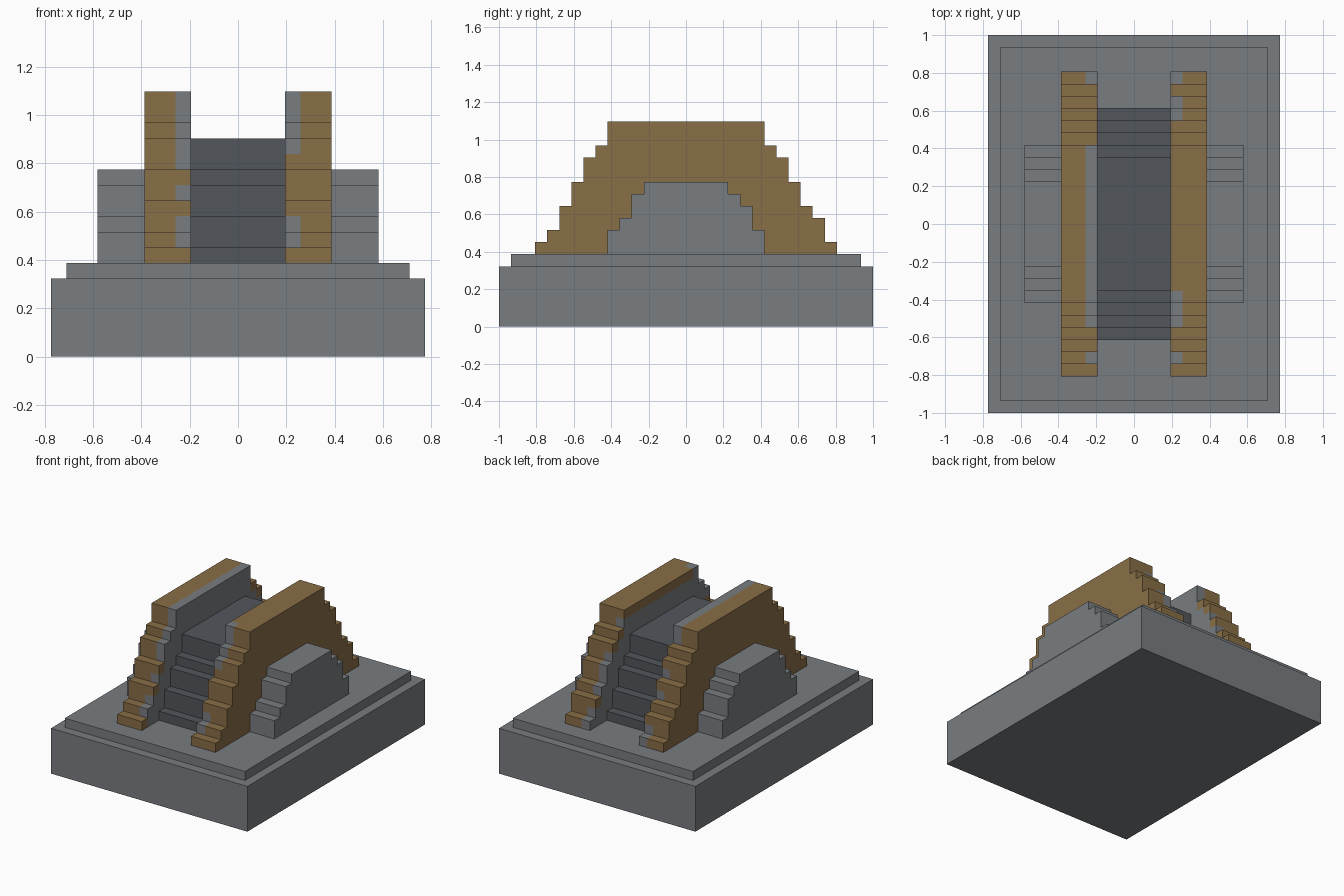
import bpy, bmesh

if "Cube" in bpy.data.objects:
    bpy.data.objects.remove(bpy.data.objects["Cube"])

U = 2 / 31  # block size


def material(name, rgb):
    m = bpy.data.materials.new(name)
    m.diffuse_color = (*rgb, 1)
    m.use_nodes = True
    m.node_tree.nodes["Principled BSDF"].inputs["Base Color"].default_value = m.diffuse_color
    return m


GREY = material("stone_grey", (0.19, 0.205, 0.22))
DARK = material("dark_stone", (0.085, 0.092, 0.105))
BROWN = material("ochre_brown", (0.25, 0.158, 0.062))


def finish(bm, name, mats):
    bmesh.ops.recalc_face_normals(bm, faces=bm.faces)
    bmesh.ops.scale(bm, vec=(U, U, U), verts=bm.verts)
    me = bpy.data.meshes.new(name)
    bm.to_mesh(me)
    bm.free()
    for m in mats:
        me.materials.append(m)
    ob = bpy.data.objects.new(name, me)
    bpy.context.collection.objects.link(ob)
    return ob


def extrude_profile(name, pts, x0, x1, mat):
    """Extrude a (y, z) outline along x."""
    bm = bmesh.new()
    face = bm.faces.new([bm.verts.new((x0, y, z)) for y, z in pts])
    new = bmesh.ops.extrude_face_region(bm, geom=[face])["geom"]
    verts = [v for v in new if isinstance(v, bmesh.types.BMVert)]
    bmesh.ops.translate(bm, vec=(x1 - x0, 0, 0), verts=verts)
    return finish(bm, name, [mat])


def box(name, hx, hy, z0, z1, mat):
    return extrude_profile(name, [(-hy, z0), (hy, z0), (hy, z1), (-hy, z1)], -hx, hx, mat)


def stepped(name, heights, x0, x1, mat):
    """Stepped mound; one height per block column, centred on y = 0."""
    y = -len(heights) / 2
    pts, last = [(y, 6)], 6
    for h in heights:
        if h != last:
            if last != 6:
                pts.append((y, last))
            pts.append((y, h))
        last = h
        y += 1
    pts += [(y, last), (y, 6)]
    return extrude_profile(name, pts, x0, x1, mat)


def wall(name, side, heights, brown):
    """Two-tone wall: brown outside, grey inner layer with brown patches."""
    half = len(heights) // 2
    cells = {}
    for c, h in zip(range(-half, half + 1), heights):
        lo, hi = brown.get(c, (0, 0))
        for z in range(6, h):
            for x in (3, 4, 5):
                cells[x, c, z] = int(x > 3 or lo <= z < hi)
    bm = bmesh.new()
    # Only exposed block faces are made
    for (x, c, z), col in cells.items():
        for axis in range(3):
            for s in (-1, 1):
                n = [x, c, z]
                n[axis] += s
                if tuple(n) in cells:
                    continue
                quad = []
                for a, b in ((-1, -1), (1, -1), (1, 1), (-1, 1)):
                    d = [a, b]
                    d.insert(axis, s)
                    quad.append(bm.verts.new((side * (x + 0.5 + d[0] / 2),
                                              c + d[1] / 2, z + 0.5 + d[2] / 2)))
                bm.faces.new(quad).material_index = col
    bmesh.ops.remove_doubles(bm, verts=bm.verts, dist=0.01)
    bmesh.ops.recalc_face_normals(bm, faces=bm.faces)
    bmesh.ops.dissolve_limit(bm, angle_limit=0.01, verts=bm.verts, edges=bm.edges,
                             delimit={'MATERIAL'})
    return finish(bm, name, [GREY, BROWN])


# Base slab and plinth
box("base_slab", 12, 15.5, 0, 5, GREY)
box("plinth", 11, 14.5, 5, 6, GREY)

# Dark central staircase
stepped("central_stairs", [7, 9, 11, 12] + [14] * 11 + [12, 11, 9, 7], -3, 3, DARK)

# Side buttresses
side_steps = [8, 9, 11] + [12] * 7 + [11, 10, 8]
stepped("left_buttress", side_steps, -9, -6, GREY)
stepped("right_buttress", side_steps, 6, 9, GREY)

# Parapet walls, with the brown height range of each inner column
H = [7, 8, 10, 12, 14, 15] + [17] * 13 + [15, 14, 12, 10, 9, 7]


def caps(columns):
    return {c: (H[c + 12] - 1, H[c + 12]) for c in columns}


left = caps([-12, -10, -9, 7, 8, 9, 10, 11])
right = caps([-12, -10, *range(-5, 9), 11])
right.update({-9: (10, 12), -8: (12, 13)})
wall("left_parapet", -1, H, left)
wall("right_parapet", 1, H, right)
